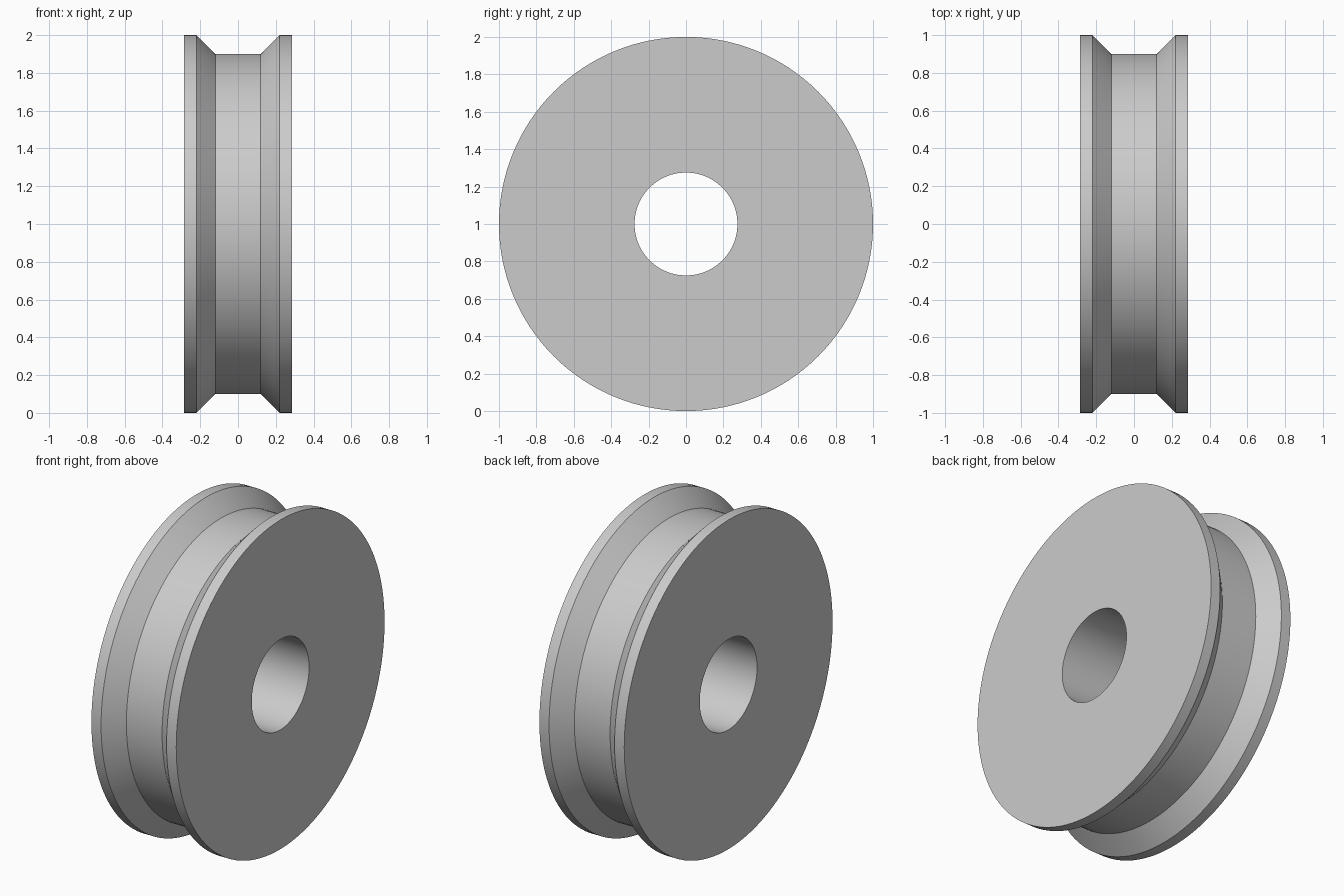
import bpy
import bmesh
from math import cos, sin, tau

default_cube = bpy.data.objects.get("Cube")
if default_cube:
    bpy.data.objects.remove(default_cube, do_unlink=True)

SEGMENTS = 128
CENTRE_Z = 1.0

# Grey metal
grey = bpy.data.materials.new("grey metal")
grey.use_nodes = True
colour = (0.6, 0.6, 0.6, 1.0)
grey.diffuse_color = colour
grey.node_tree.nodes["Principled BSDF"].inputs["Base Color"].default_value = colour

# Half cross-section (x, radius): bore edge, rim, groove wall, groove floor
half = [(0.285, 0.275), (0.285, 1.0), (0.22, 1.0), (0.12, 0.9)]
profile = half + [(-x, r) for x, r in reversed(half)]


def revolve(name, section, material):
    """Spin a closed section about the x axis."""
    bm = bmesh.new()
    rings = []
    for i in range(SEGMENTS):
        a = tau * i / SEGMENTS
        rings.append([bm.verts.new((x, r * cos(a), r * sin(a))) for x, r in section])
    for i, ring in enumerate(rings):
        following = rings[(i + 1) % SEGMENTS]
        for j in range(len(section)):
            k = (j + 1) % len(section)
            bm.faces.new((ring[j], ring[k], following[k], following[j]))
    bmesh.ops.recalc_face_normals(bm, faces=bm.faces)
    mesh = bpy.data.meshes.new(name)
    bm.to_mesh(mesh)
    bm.free()
    mesh.materials.append(material)
    obj = bpy.data.objects.new(name, mesh)
    bpy.context.collection.objects.link(obj)
    return obj


# Grooved wheel with a through bore
wheel = revolve("grooved_wheel", profile, grey)
wheel.location.z = CENTRE_Z
bpy.ops.object.select_all(action="DESELECT")
wheel.select_set(True)
bpy.context.view_layer.objects.active = wheel
bpy.ops.object.shade_smooth_by_angle(angle=0.5)
